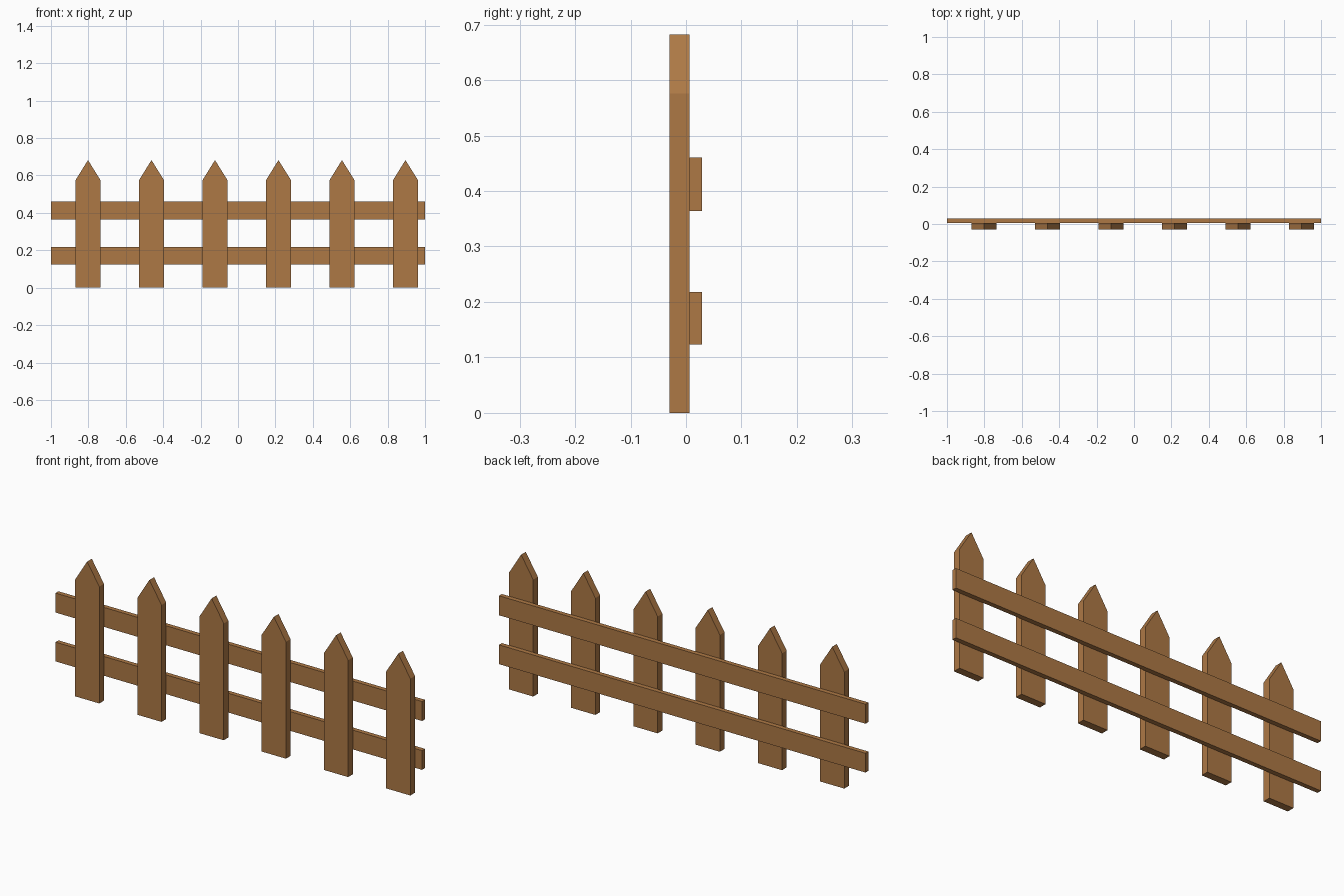
import bpy, bmesh

if "Cube" in bpy.data.objects:
    bpy.data.objects.remove(bpy.data.objects["Cube"])

wood = bpy.data.materials.new("brown wood")
wood.diffuse_color = (0.42, 0.19, 0.06, 1)
wood.use_nodes = True
wood.node_tree.nodes["Principled BSDF"].inputs["Base Color"].default_value = wood.diffuse_color


def board(name, profile, y0, y1):
    """Extrude a flat x-z outline from y0 to y1."""
    bm = bmesh.new()
    face = bm.faces.new([bm.verts.new((x, y0, z)) for x, z in profile])
    ext = bmesh.ops.extrude_face_region(bm, geom=[face])
    verts = [v for v in ext["geom"] if isinstance(v, bmesh.types.BMVert)]
    bmesh.ops.translate(bm, verts=verts, vec=(0, y1 - y0, 0))
    bmesh.ops.recalc_face_normals(bm, faces=bm.faces)
    mesh = bpy.data.meshes.new(name)
    bm.to_mesh(mesh)
    bm.free()
    mesh.materials.append(wood)
    obj = bpy.data.objects.new(name, mesh)
    bpy.context.collection.objects.link(obj)
    return obj


# Six pointed pickets at the front
half, shoulder, tip = 0.066, 0.576, 0.682
for i in range(6):
    picket = board(f"picket_{i + 1}",
                   [(-half, 0), (half, 0), (half, shoulder), (0, tip), (-half, shoulder)],
                   -0.03, 0.0062)
    picket.location.x = -0.802 + i * 0.3395

# Two long rails behind the pickets
for name, z0, z1 in (("lower_rail", 0.123, 0.218), ("upper_rail", 0.364, 0.46)):
    board(name, [(-1, z0), (1, z0), (1, z1), (-1, z1)], 0.0062, 0.029)
